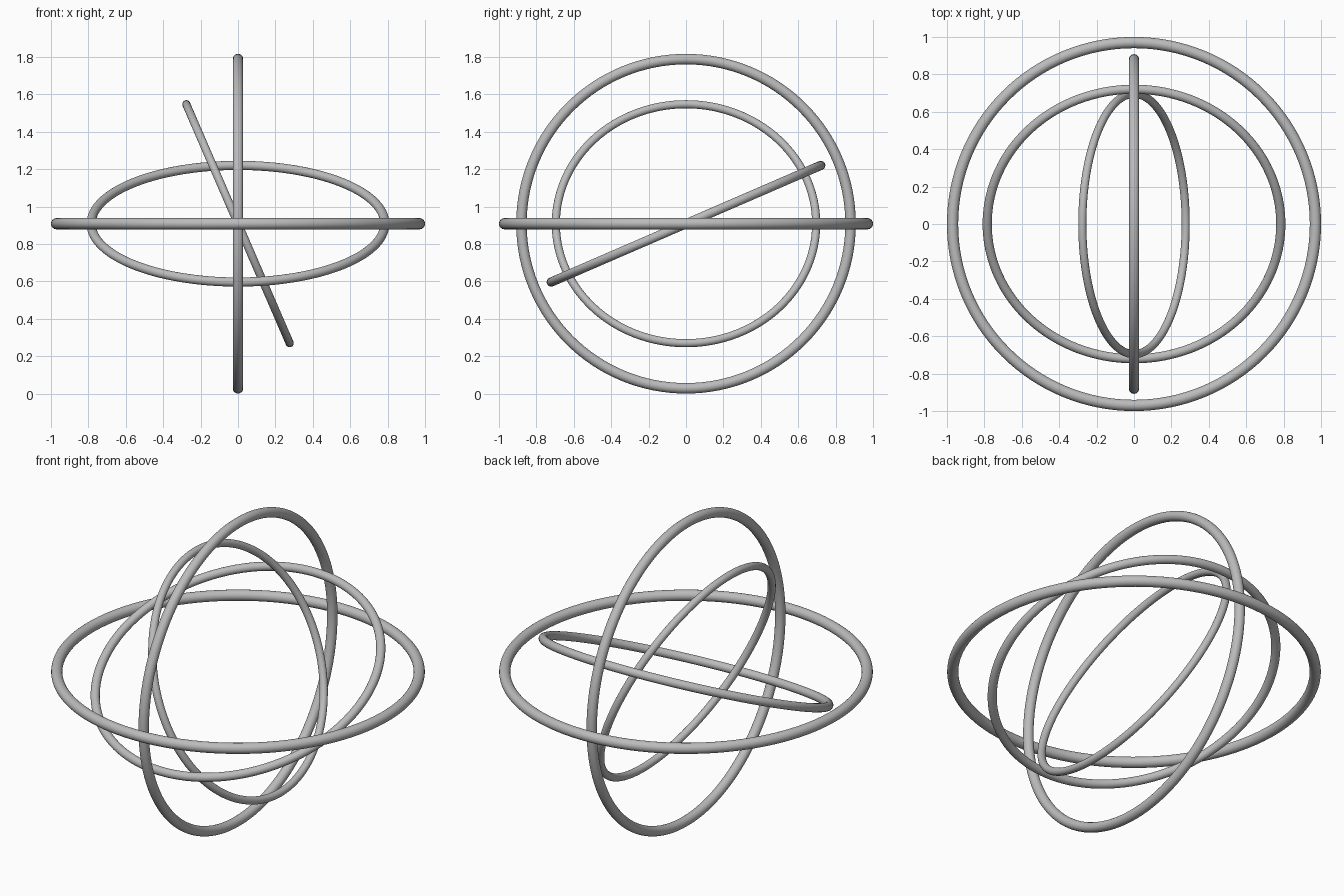
import bpy
import math

if "Cube" in bpy.data.objects:
    bpy.data.objects.remove(bpy.data.objects["Cube"])

CENTRE_Z = 0.908
TILT = math.radians(23.4)

metal = bpy.data.materials.new("plain_grey")
metal.diffuse_color = (0.5, 0.5, 0.5, 1.0)
metal.use_nodes = True
metal.node_tree.nodes["Principled BSDF"].inputs["Base Color"].default_value = metal.diffuse_color


def ring(name, radius, tube, rotation):
    """One smooth round hoop about the common centre."""
    bpy.ops.mesh.primitive_torus_add(
        major_segments=128, minor_segments=24,
        major_radius=radius, minor_radius=tube,
        location=(0, 0, CENTRE_Z), rotation=rotation)
    ob = bpy.context.object
    ob.name = name
    ob.data.materials.append(metal)
    bpy.ops.object.shade_smooth()
    return ob


# Level outer ring
ring("horizon_ring", 0.970, 0.030, (0, 0, 0))
# Upright ring facing sideways
ring("meridian_ring", 0.880, 0.028, (0, math.pi / 2, 0))
# Ring tipped up towards the back
ring("tilted_ring", 0.785, 0.0245, (TILT, 0, 0))
# Innermost ring, upright but leaning to the left
ring("inner_leaning_ring", 0.696, 0.0217, (0, math.pi / 2 - TILT, 0))
